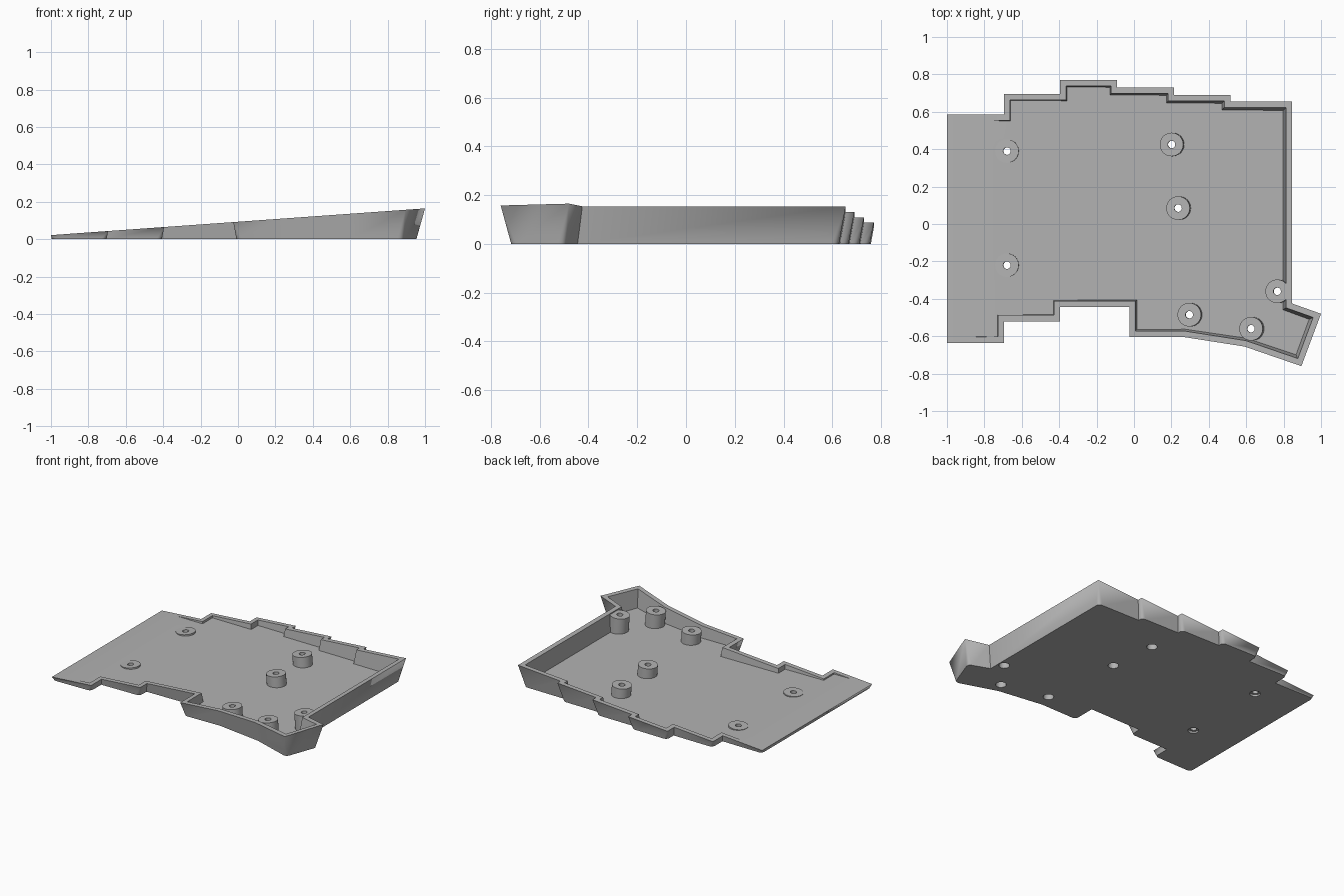
import bpy, bmesh, math
from mathutils import Vector, Matrix

if "Cube" in bpy.data.objects:
    bpy.data.objects.remove(bpy.data.objects["Cube"])

# Stepped outline of the rim, clockwise from the back left corner
OUTLINE = [(-1, .585), (-.695, .585), (-.695, .695), (-.395, .695), (-.395, .77),
           (-.09, .77), (-.09, .73), (.215, .73), (.215, .69), (.515, .69),
           (.515, .655), (.845, .655), (.845, -.425), (1, -.48), (.895, -.76),
           (.59, -.655), (.27, -.605), (-.025, -.605), (-.025, -.445), (-.395, -.445),
           (-.395, -.52), (-.695, -.52), (-.695, -.635), (-1, -.635)]
POINTS = [Vector(p) for p in reversed(OUTLINE)]
POSTS = [(-.68, .39), (-.68, -.22), (.2, .425), (.235, .085),
         (.295, -.485), (.625, -.56), (.765, -.36)]
TILT = .0715
FLOOR = .032


def rim(x):
    return .022 + (x + 1) * TILT


def inset(i, d):
    """Mitred inset of an outline corner, with its edge directions."""
    p = POINTS[i]
    a = (p - POINTS[i - 1]).normalized()
    b = (POINTS[(i + 1) % len(POINTS)] - p).normalized()
    na, nb = Vector((-a.y, a.x)), Vector((-b.y, b.x))
    return p + (na + nb) * d / (1 + na.dot(nb)), a, b


def to_object(name, bm):
    bmesh.ops.recalc_face_normals(bm, faces=bm.faces)
    mesh = bpy.data.meshes.new(name)
    bm.to_mesh(mesh)
    bm.free()
    obj = bpy.data.objects.new(name, mesh)
    bpy.context.collection.objects.link(obj)
    return obj


def loft(name, bottom, top):
    """Solid between a top corner ring and a ring of one or more bottom points per corner."""
    bm = bmesh.new()
    low = [[bm.verts.new(v) for v in group] for group in bottom]
    high = [bm.verts.new(v) for v in top]
    for i in range(len(high)):
        j = (i + 1) % len(high)
        for u, v in zip(low[i], low[i][1:]):
            bm.faces.new((u, v, high[i]))
        bm.faces.new((low[i][-1], low[j][0], high[j], high[i]))
    bm.faces.new([v for group in low for v in group])
    bm.faces.new(high)
    return to_object(name, bm)


def cylinders(name, radius, low, high):
    """One cylinder per post, square to the sloping rim, from low to high relative to the rim."""
    bm = bmesh.new()
    lean = Matrix.Rotation(-math.atan(TILT), 4, 'Y')
    for x, y in POSTS:
        start = -rim(x) - .03 if low is None else low
        place = Matrix.Translation((x, y, rim(x))) @ lean
        bmesh.ops.create_cone(bm, cap_ends=True, segments=40, radius1=radius, radius2=radius,
                              depth=high - start,
                              matrix=place @ Matrix.Translation((0, 0, (high + start) / 2)))
    return to_object(name, bm)


def cut(obj, cutter):
    """Subtract the cutter for good and remove it."""
    mod = obj.modifiers.new("cut", 'BOOLEAN')
    mod.operation, mod.solver, mod.object = 'DIFFERENCE', 'EXACT', cutter
    graph = bpy.context.evaluated_depsgraph_get()
    mesh = bpy.data.meshes.new_from_object(obj.evaluated_get(graph))
    obj.modifiers.clear()
    obj.data = mesh
    bpy.data.objects.remove(cutter)


# Outer body: sharp sloping rim, drafted walls, rounded lower corners
bottom, top = [], []
for i, p in enumerate(POINTS):
    q, a, b = inset(i, .18 * rim(p.x))
    group = [q]
    if a.cross(b) > .3:
        s, e = q - a * .03, q + b * .03
        group = [s * (1 - t) ** 2 + q * 2 * t * (1 - t) + e * t * t
                 for t in (k / 6 for k in range(7))]
    bottom.append([(v.x, v.y, 0) for v in group])
    top.append((p.x, p.y, rim(p.x)))
tray = loft("case_tray", bottom, top)

# Hollow with a level floor, leaving the screw posts standing
bottom, top = [], []
for i, p in enumerate(POINTS):
    q = inset(i, .032 + .13 * (rim(p.x) - FLOOR))[0]
    bottom.append([(q.x, q.y, FLOOR)])
    q = inset(i, .026)[0]
    top.append((q.x, q.y, rim(q.x) + .05))
hollow = loft("hollow_cutter", bottom, top)
cut(hollow, cylinders("post_cutter", .063, None, -.006))
cut(tray, hollow)

# Screw holes, wider from below
cut(tray, cylinders("screw_hole_cutter", .02, None, .03))
cut(tray, cylinders("screw_head_cutter", .034, None, -.03))

# Single grey plastic
grey = bpy.data.materials.new("grey_plastic")
grey.use_nodes = True
colour = (.45, .45, .45, 1)
grey.diffuse_color = colour
grey.node_tree.nodes["Principled BSDF"].inputs["Base Color"].default_value = colour
tray.data.materials.clear()
tray.data.materials.append(grey)
for face in tray.data.polygons:
    face.material_index = 0

bpy.ops.object.select_all(action='DESELECT')
tray.select_set(True)
bpy.context.view_layer.objects.active = tray
bpy.ops.object.shade_smooth_by_angle(angle=math.radians(30))
